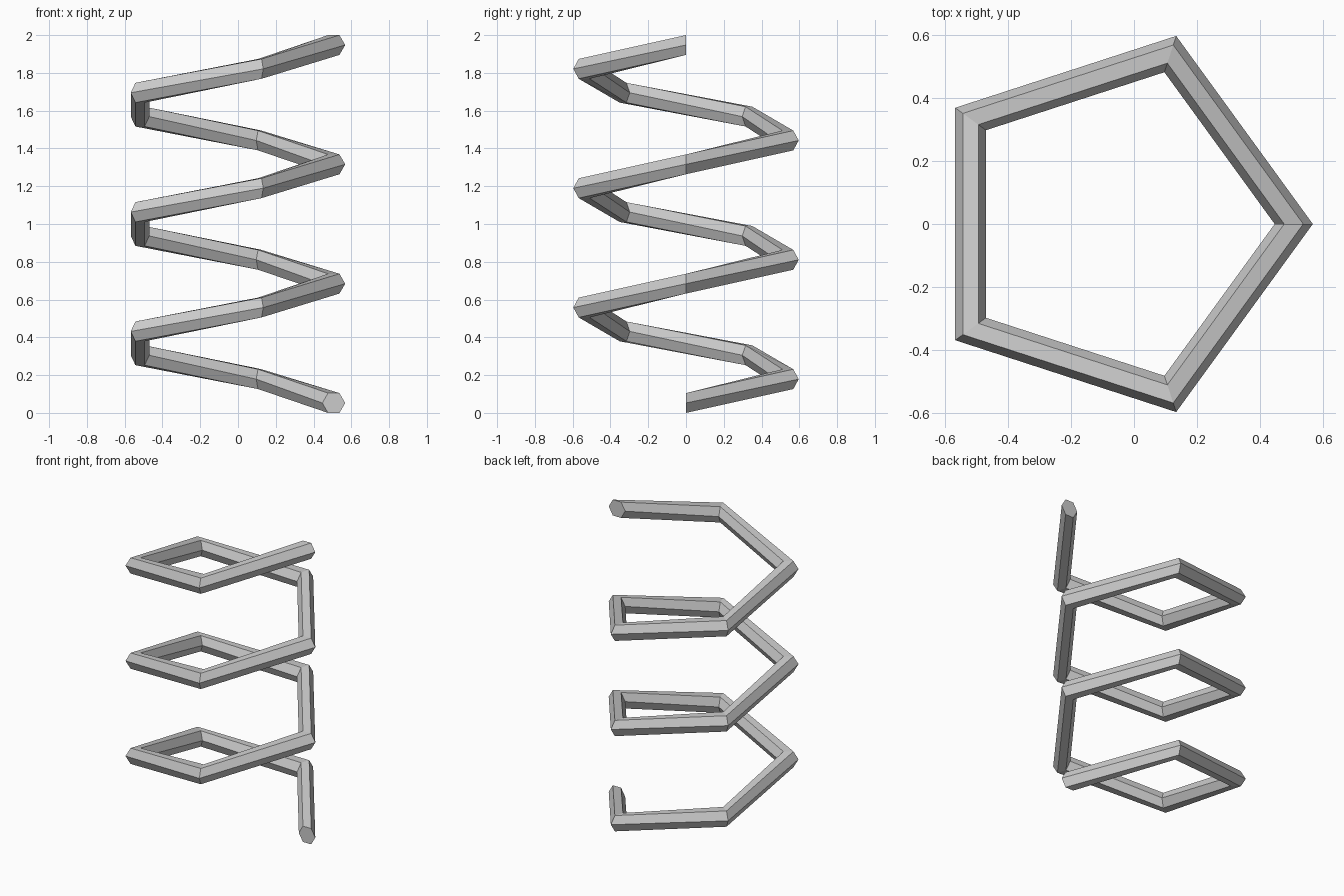
import bpy, bmesh
from math import cos, sin, pi, radians

if "Cube" in bpy.data.objects:
    bpy.data.objects.remove(bpy.data.objects["Cube"])

TURNS, SIDES = 3, 5
PATH_R, WIRE_R, CENTRE_X = 0.567, 0.0605, -0.06
HALF_H = WIRE_R * sin(pi / 3)
RISE = (2 - 2 * HALF_H) / (TURNS * SIDES)

# hexagonal wire section at each corner of a rising five-sided path
bm = bmesh.new()
rings = []
for i in range(TURNS * SIDES + 1):
    a = radians(360 / SIDES) * i
    ring = []
    for k in range(6):
        r = PATH_R + WIRE_R * cos(k * pi / 3)
        z = HALF_H + WIRE_R * sin(k * pi / 3) + RISE * i
        ring.append(bm.verts.new((CENTRE_X + r * cos(a), r * sin(a), z)))
    rings.append(ring)

# side faces between neighbouring sections
for low, high in zip(rings, rings[1:]):
    for k in range(6):
        n = (k + 1) % 6
        bm.faces.new((low[k], low[n], high[n], high[k]))

# end caps
bm.faces.new(rings[0])
bm.faces.new(rings[-1])
bmesh.ops.recalc_face_normals(bm, faces=bm.faces[:])

mesh = bpy.data.meshes.new("coil_spring")
bm.to_mesh(mesh)
bm.free()
bpy.context.collection.objects.link(bpy.data.objects.new("coil_spring", mesh))
